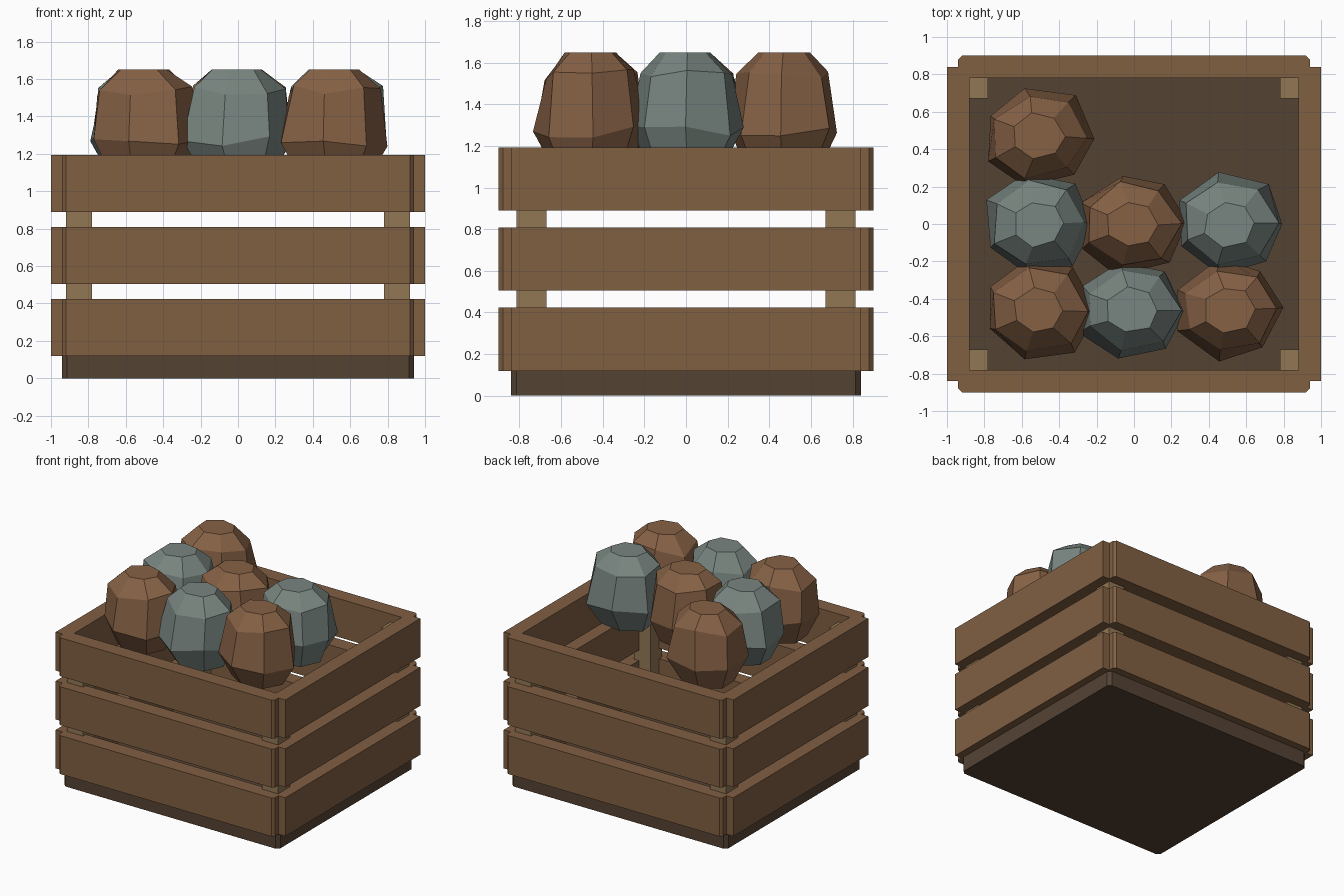
import bpy, bmesh, math, random

if "Cube" in bpy.data.objects:
    bpy.data.objects.remove(bpy.data.objects["Cube"])

random.seed(4)


def material(name, rgb):
    m = bpy.data.materials.new(name)
    m.diffuse_color = (*rgb, 1)
    m.use_nodes = True
    m.node_tree.nodes["Principled BSDF"].inputs["Base Color"].default_value = m.diffuse_color
    return m


WOOD = material("slat_wood", (0.22, 0.115, 0.055))
DARK = material("dark_wood", (0.09, 0.055, 0.034))
PALE = material("pale_wood", (0.29, 0.185, 0.09))
BROWN = material("brown_fruit", (0.24, 0.12, 0.06))
GREY = material("grey_green_fruit", (0.19, 0.235, 0.215))


def finish(bm, name, mat):
    bmesh.ops.recalc_face_normals(bm, faces=bm.faces)
    mesh = bpy.data.meshes.new(name)
    bm.to_mesh(mesh)
    bm.free()
    mesh.materials.append(mat)
    ob = bpy.data.objects.new(name, mesh)
    bpy.context.collection.objects.link(ob)
    return ob


def box(name, x, y, z, mat, bevel=0):
    """Box from (min, max) ranges, optionally with chamfered upright edges."""
    bm = bmesh.new()
    bmesh.ops.create_cube(bm, size=1)
    for v in bm.verts:
        v.co = [r[0] + (c + 0.5) * (r[1] - r[0]) for c, r in zip(v.co, (x, y, z))]
    if bevel:
        upright = [e for e in bm.edges
                   if abs(e.verts[0].co.z - e.verts[1].co.z) > 0.01]
        bmesh.ops.bevel(bm, geom=upright, offset=bevel, segments=1, affect='EDGES')
    return finish(bm, name, mat)


def fruit(name, cx, cy, mat):
    """Seven-sided faceted lump with flat ends and uneven corners."""
    n = 7
    bm = bmesh.new()
    rings = []
    for r, z in ((0.13, 1.65), (0.24, 1.54), (0.285, 1.27), (0.19, 1.09)):
        inner = 1.1 < z < 1.6
        ring = []
        for i in range(n):
            a = 2 * math.pi * i / n + random.uniform(-0.06, 0.06)
            k = r * random.uniform(0.94, 1.06)
            dz = random.uniform(-0.03, 0.03) if inner else 0
            ring.append(bm.verts.new((cx + 1.05 * k * math.cos(a),
                                      cy + 0.95 * k * math.sin(a), z + dz)))
        rings.append(ring)
    for a, b in zip(rings, rings[1:]):
        for i in range(n):
            j = (i + 1) % n
            bm.faces.new((a[i], a[j], b[j], b[i]))
    bm.faces.new(rings[0])
    bm.faces.new(rings[-1])
    return finish(bm, name, mat)


# crate floor
box("crate_base", (-0.94, 0.94), (-0.84, 0.84), (0, 0.12), DARK, 0.025)

# three courses of slats on four sides
for i, z in enumerate((0.12, 0.505, 0.89)):
    zr = (z, z + 0.303)
    for s, side in ((-1, "front"), (1, "back")):
        box(f"{side}_slat_{i + 1}", (-0.94, 0.94), sorted((s * 0.78, s * 0.9)), zr, WOOD, 0.02)
    for s, side in ((-1, "left"), (1, "right")):
        box(f"{side}_slat_{i + 1}", sorted((s * 0.88, s * 1.0)), (-0.84, 0.84), zr, WOOD)

# corner posts
for sx in (-1, 1):
    for sy in (-1, 1):
        box("corner_post", sorted((sx * 0.78, sx * 0.92)),
            sorted((sy * 0.67, sy * 0.815)), (0.1, 1.13), PALE)

# fruit in a chequered grid, two back places left empty
for row, y in enumerate((-0.46, 0.0, 0.47)):
    for col, x in enumerate((-0.51, -0.01, 0.51)):
        if row == 2 and col > 0:
            continue
        fruit(f"fruit_{row}_{col}", x, y, GREY if (row + col) % 2 else BROWN)
